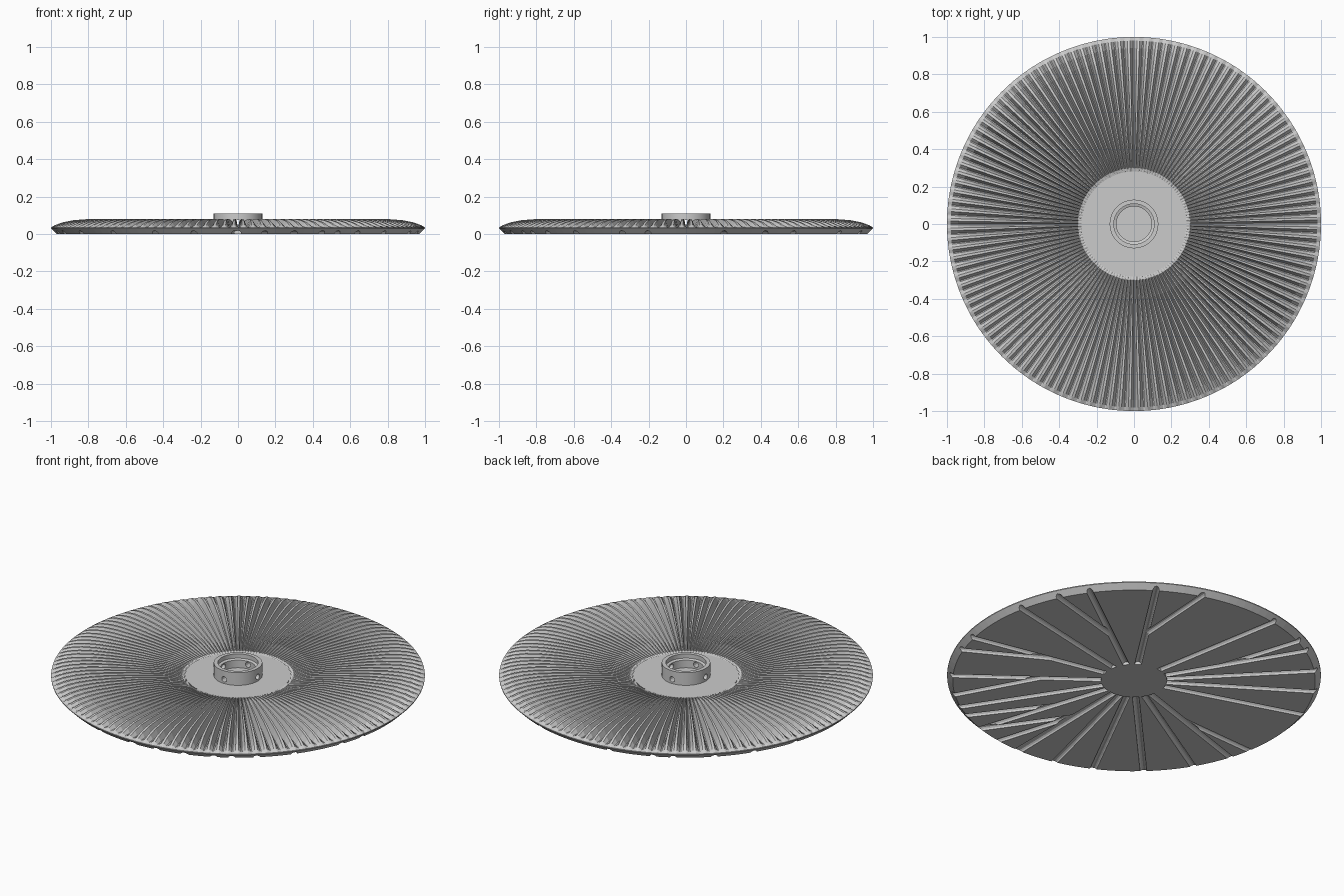
import bpy, bmesh, math
from mathutils import Matrix, Vector

cube = bpy.data.objects.get("Cube")
if cube:
    bpy.data.objects.remove(cube)

metal = bpy.data.materials.new("grey metal")
metal.use_nodes = True
GREY = (0.6, 0.6, 0.6, 1)
metal.diffuse_color = GREY
metal.node_tree.nodes["Principled BSDF"].inputs["Base Color"].default_value = GREY


def add_object(name, bm):
    bmesh.ops.recalc_face_normals(bm, faces=bm.faces)
    mesh = bpy.data.meshes.new(name)
    bm.to_mesh(mesh)
    bm.free()
    mesh.materials.append(metal)
    obj = bpy.data.objects.new(name, mesh)
    bpy.context.collection.objects.link(obj)
    return obj


def lathe(name, profile, sides, closed_ring=False):
    """Spin a radius/height profile; open profiles get capped ends."""
    bm = bmesh.new()
    rings = []
    for r, z in profile:
        rings.append([bm.verts.new((r * math.cos(a), r * math.sin(a), z))
                      for a in (math.tau * i / sides for i in range(sides))])
    pairs = list(zip(rings, rings[1:]))
    if closed_ring:
        pairs.append((rings[-1], rings[0]))
    else:
        bm.faces.new(rings[0])
        bm.faces.new(rings[-1])
    for a, b in pairs:
        for i in range(sides):
            j = (i + 1) % sides
            bm.faces.new((a[i], a[j], b[j], b[i]))
    return add_object(name, bm)


def add_rod(bm, start, end, radius):
    """Add a cylinder between two points."""
    axis = end - start
    place = Matrix.Translation((start + end) / 2) @ axis.to_track_quat('Z', 'Y').to_matrix().to_4x4()
    bmesh.ops.create_cone(bm, cap_ends=True, segments=12, radius1=radius,
                          radius2=radius, depth=axis.length, matrix=place)


def cut(target, cutter):
    cutter.hide_render = True
    cutter.hide_viewport = True
    mod = target.modifiers.new("cut", 'BOOLEAN')
    mod.operation = 'DIFFERENCE'
    mod.solver = 'EXACT'
    mod.use_self = True
    mod.object = cutter


def polar(r, degrees, z=0.0):
    a = math.radians(degrees)
    return Vector((r * math.cos(a), r * math.sin(a), z))


# Base disc with a flared rim
PLATE = 0.035
base = lathe("base_disc", [(0.97, 0), (1, 0.03), (1, PLATE)], 120)

# Channels under the base: main ones reach the middle, side ones branch off
mains = [-117, -91, -72, -57, -37, -12, 12, 36, 57, 100, 121, 134, 147,
         162, 198, 211, 227, 243, 256, 270]
branches = {-50: -37, -62: -72, -21: -12, 25: 36, 73: 57, 114: 121,
            190: 198, 279: 270, 289: 270}
bm = bmesh.new()
for angle in mains:
    add_rod(bm, polar(0.175, angle), polar(1.05, angle), 0.018)
for angle, parent in branches.items():
    add_rod(bm, polar(0.5, parent), polar(1.05, angle), 0.018)
cut(base, add_object("channel_cutter", bm))

# Radial fins: a ring of tapering ridges with sloped sides
FINS = 120
ridge = [(0.28, PLATE), (0.3, 0.041), (0.4, 0.061), (0.55, 0.074), (0.7, 0.08),
         (0.8, 0.08), (0.88, 0.074), (0.94, 0.062), (0.98, 0.047), (1, PLATE)]
section = [(0, 0), (0.12, 0), (0.42, 1), (0.7, 1)]
bm = bmesh.new()
rings = []
for r, top in ridge:
    floor = min(top, PLATE + 0.002)
    rings.append([bm.verts.new(polar(r, 360 * (f + u) / FINS, floor + (top - floor) * h))
                  for f in range(FINS) for u, h in section])
for a, b in zip(rings, rings[1:]):
    for i in range(len(a)):
        j = (i + 1) % len(a)
        bm.faces.new((a[i], b[i], b[j], a[j]))
add_object("radial_fins", bm)

# Central collar with a stepped bore and four side holes
collar = lathe("collar", [(0.13, PLATE - 0.005), (0.13, 0.11), (0.108, 0.11), (0.108, 0.085),
                          (0.094, 0.08), (0.094, PLATE - 0.005)], 64, closed_ring=True)
bm = bmesh.new()
for angle in (0, 90):
    add_rod(bm, polar(0.2, angle, 0.06), polar(0.2, angle + 180, 0.06), 0.016)
cut(collar, add_object("collar_hole_cutter", bm))

# Smooth the collar and keep its edges sharp
bpy.ops.object.select_all(action='DESELECT')
collar.select_set(True)
bpy.context.view_layer.objects.active = collar
bpy.ops.object.shade_smooth_by_angle(angle=math.radians(30))
